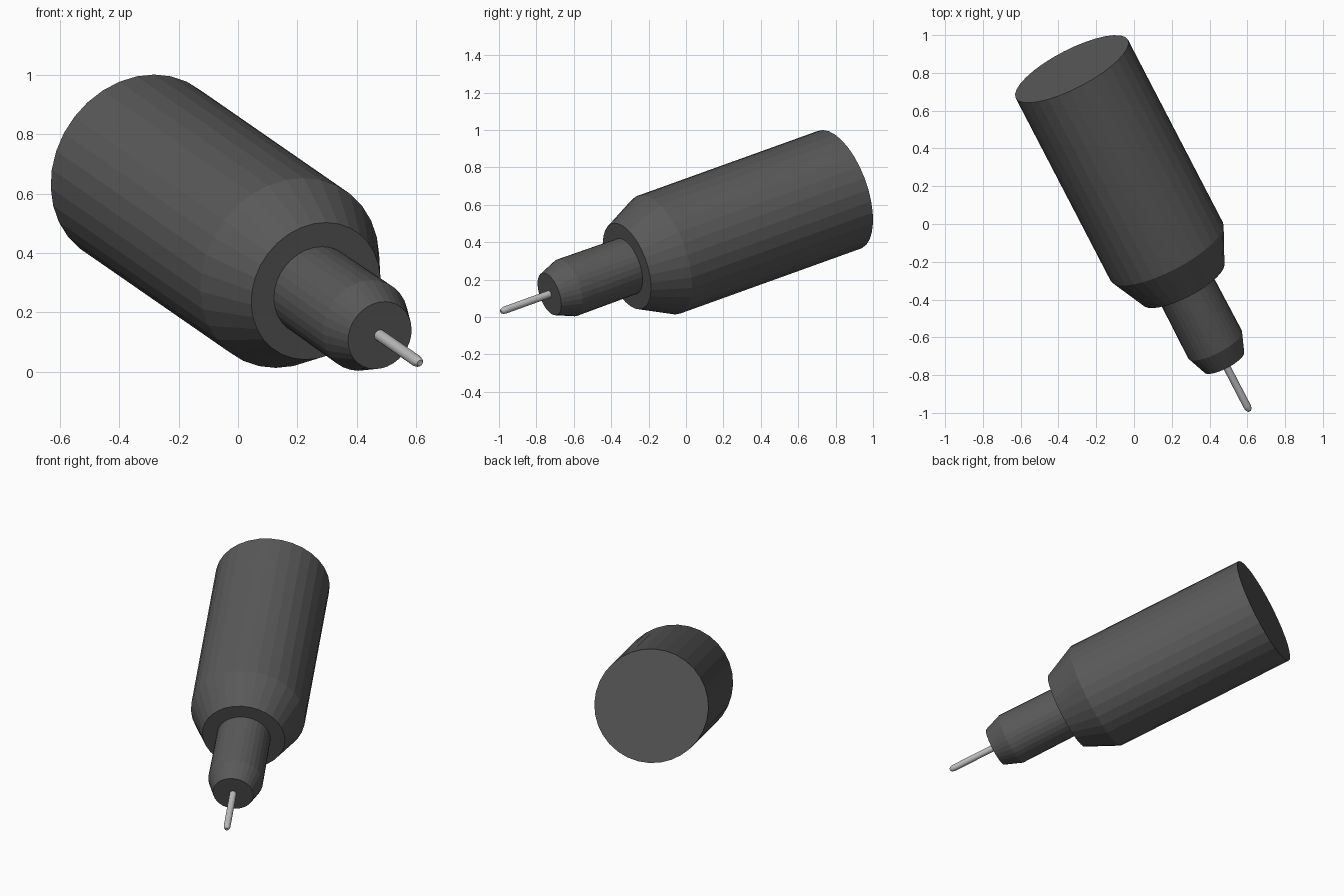
import bpy, bmesh, math
from mathutils import Vector

if "Cube" in bpy.data.objects:
    bpy.data.objects.remove(bpy.data.objects["Cube"])

# pen axis: centre of the rear cap, and direction towards the nib
REAR = Vector((-0.329, 0.821, 0.681))
AXIS = Vector((0.439, -0.845, -0.304)).normalized()
ROT = AXIS.to_track_quat('Z', 'Y')


def material(name, v):
    m = bpy.data.materials.new(name)
    m.diffuse_color = (v, v, v, 1)
    m.use_nodes = True
    m.node_tree.nodes["Principled BSDF"].inputs["Base Color"].default_value = m.diffuse_color
    return m


def lathe(name, profile, sides, mat):
    """Capped solid of revolution from (radius, distance along axis) points."""
    bm = bmesh.new()
    rings = [[bm.verts.new((r * math.cos(2 * math.pi * i / sides),
                            r * math.sin(2 * math.pi * i / sides), t))
              for i in range(sides)] for r, t in profile]
    for a, b in zip(rings, rings[1:]):
        for i in range(sides):
            j = (i + 1) % sides
            bm.faces.new((a[i], a[j], b[j], b[i]))
    bm.faces.new(rings[0][::-1])
    bm.faces.new(rings[-1])
    me = bpy.data.meshes.new(name)
    bm.to_mesh(me)
    bm.free()
    me.materials.append(mat)
    ob = bpy.data.objects.new(name, me)
    ob.location = REAR
    ob.rotation_mode = 'QUATERNION'
    ob.rotation_quaternion = ROT
    bpy.context.collection.objects.link(ob)
    return ob


dark = material("dark_plastic", 0.1)
metal = material("metal", 0.5)

# barrel with tapered shoulder, stepping down to the chamfered neck
lathe("barrel", [(0.335, 0), (0.335, 1.145), (0.242, 1.345),
                 (0.157, 1.345), (0.16, 1.725), (0.119, 1.835)], 32, dark)

# thin metal nib with a blunted end
nib = lathe("nib", [(0.02, 1.80), (0.02, 2.115), (0.017, 2.13), (0.01, 2.142)], 16, metal)
